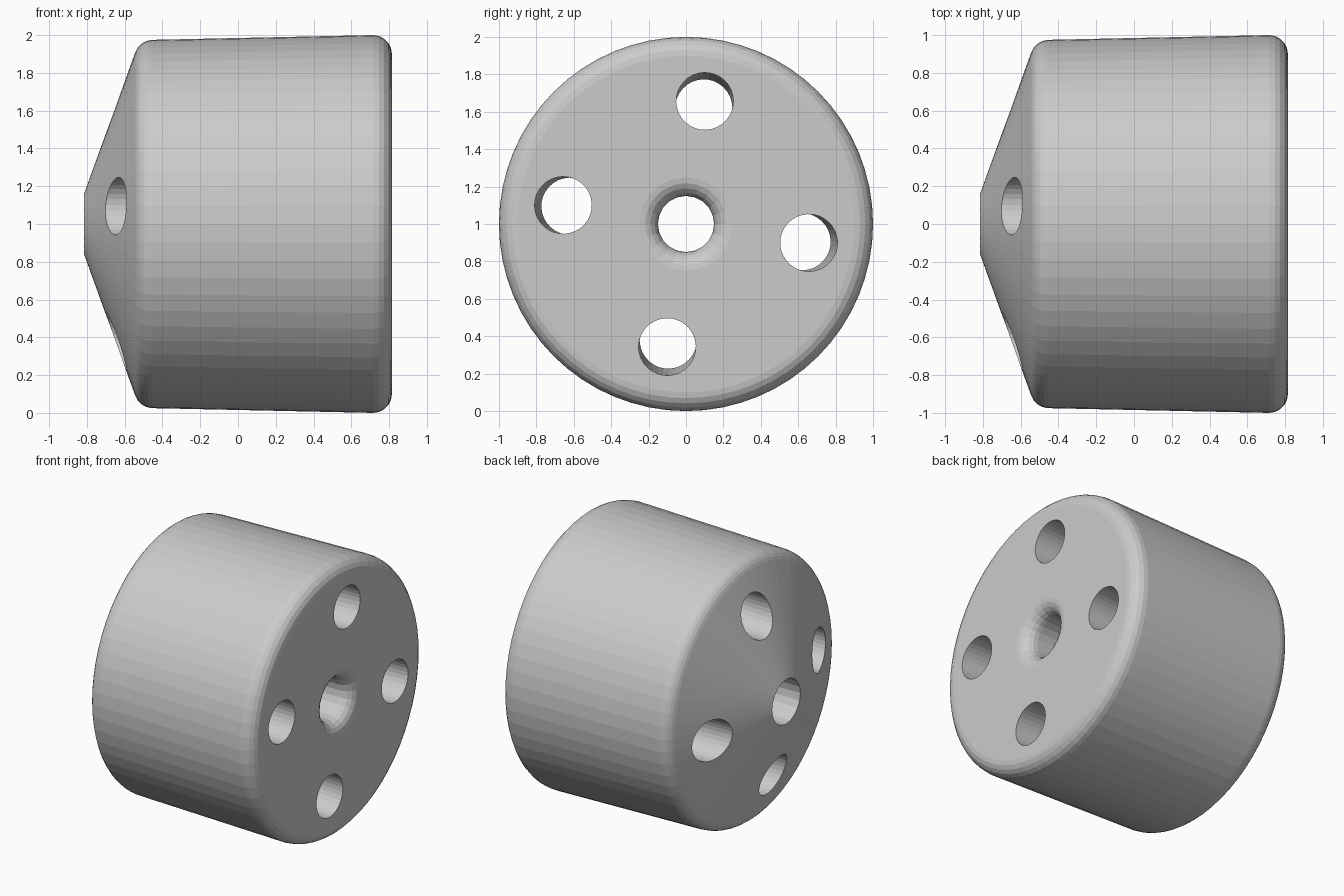
import bpy, bmesh
from math import cos, sin, radians, pi
from mathutils import Matrix

if "Cube" in bpy.data.objects:
    bpy.data.objects.remove(bpy.data.objects["Cube"])


def arc(cx, cr, r, a0, a1, n=5):
    """Points (x, radius) along a rounded corner."""
    angles = [radians(a0 + (a1 - a0) * i / n) for i in range(n + 1)]
    return [(cx + r * cos(a), cr + r * sin(a)) for a in angles]


def lathe(name, profile, segments, matrix):
    """Closed solid turned about the X axis; both profile ends lie on the axis."""
    bm = bmesh.new()
    start = bm.verts.new((profile[0][0], 0, 0))
    end = bm.verts.new((profile[-1][0], 0, 0))
    rings = [[bm.verts.new((x, r * cos(2 * pi * i / segments), r * sin(2 * pi * i / segments)))
              for i in range(segments)] for x, r in profile[1:-1]]
    for i in range(segments):
        j = (i + 1) % segments
        bm.faces.new((start, rings[0][i], rings[0][j]))
        bm.faces.new((end, rings[-1][j], rings[-1][i]))
        for a, b in zip(rings, rings[1:]):
            bm.faces.new((a[i], b[i], b[j], a[j]))
    bmesh.ops.recalc_face_normals(bm, faces=bm.faces)
    bm.transform(matrix)
    mesh = bpy.data.meshes.new(name)
    bm.to_mesh(mesh)
    bm.free()
    obj = bpy.data.objects.new(name, mesh)
    bpy.context.collection.objects.link(obj)
    return obj


centre = Matrix.Translation((0, 0, 1))

# Drum body: flat rounded front, slight taper, conical back
body = lathe("drum_body",
             [(0.815, 0)] + arc(0.715, 0.9, 0.1, 0, 90)
             + arc(-0.45, 0.875, 0.1, 91, 160) + [(-0.873, 0)],
             64, centre)

# Central bore with a flared front mouth; it also trims the cone tip
cutters = [lathe("bore_cutter",
                 [(-1.1, 0), (-1.1, 0.166)] + arc(0.715, 0.25, 0.1, -90, 0)
                 + [(1.0, 0.25), (1.0, 0)],
                 20, centre)]

# Four slightly tilted holes around the axis
for k in range(4):
    place = (centre @ Matrix.Rotation(radians(-8.7 + 90 * k), 4, 'X')
             @ Matrix.Translation((0, 0, 0.643)) @ Matrix.Rotation(radians(-1.5), 4, 'Y'))
    cutters.append(lathe(f"hole_cutter_{k + 1}",
                         [(-1.1, 0), (-1.1, 0.153), (1.1, 0.153), (1.1, 0)], 32, place))

# Cut all openings, then discard the cutters
bpy.context.view_layer.objects.active = body
for cutter in cutters:
    cutter.hide_render = True
    mod = body.modifiers.new(cutter.name, 'BOOLEAN')
    mod.operation = 'DIFFERENCE'
    mod.solver = 'EXACT'
    mod.object = cutter
    bpy.ops.object.modifier_apply(modifier=mod.name)
    bpy.data.objects.remove(cutter)
